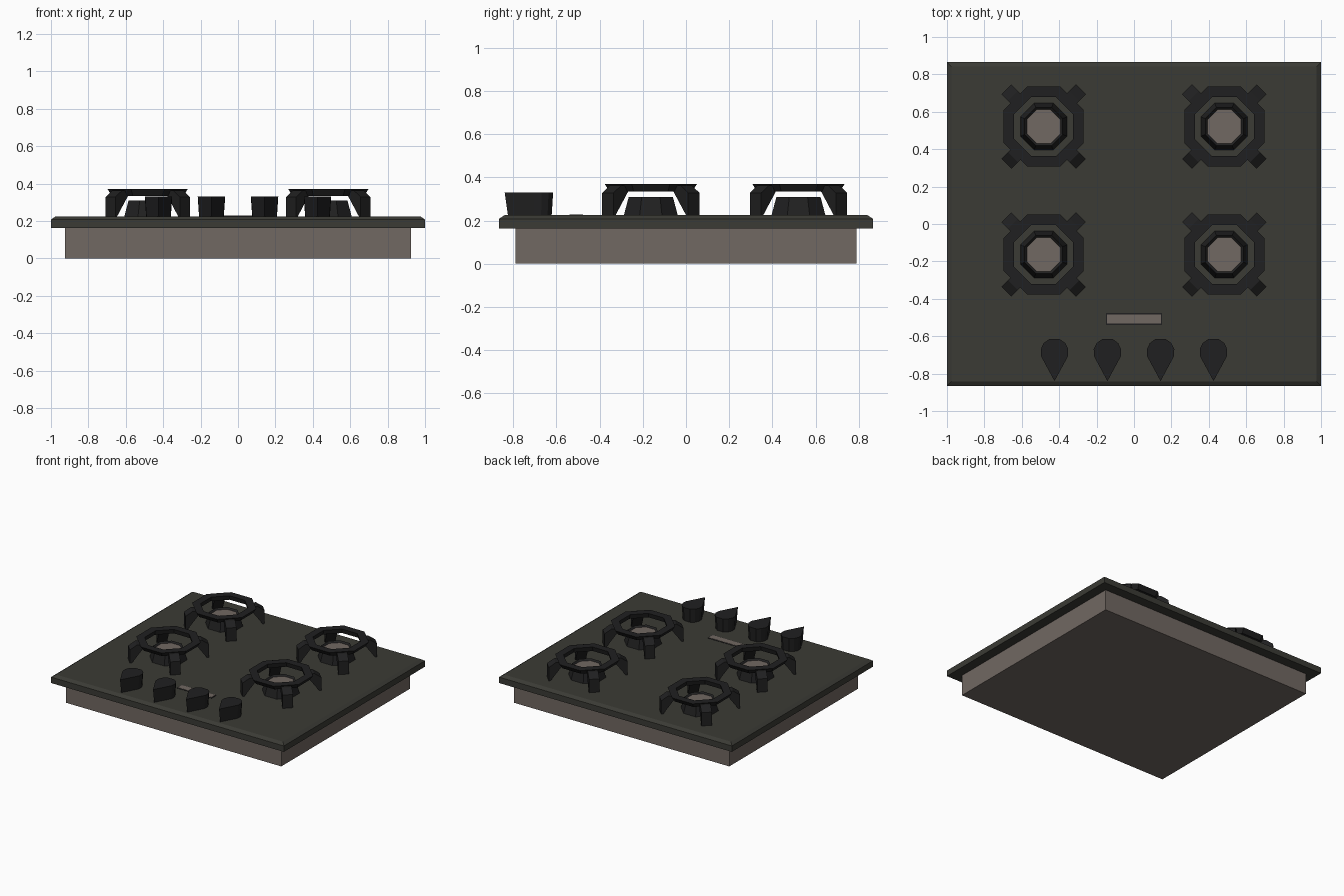
import bpy, bmesh, math
from mathutils import Matrix, Vector

if "Cube" in bpy.data.objects:
    bpy.data.objects.remove(bpy.data.objects["Cube"])


def material(name, rgb):
    m = bpy.data.materials.new(name)
    m.diffuse_color = (*rgb, 1)
    m.use_nodes = True
    m.node_tree.nodes["Principled BSDF"].inputs["Base Color"].default_value = m.diffuse_color
    return m


GREEN = material("dark olive enamel", (0.043, 0.043, 0.035))
BROWN = material("warm grey metal", (0.165, 0.138, 0.122))
BLACK = material("black iron", (0.0145, 0.0145, 0.0148))


def finish(name, bm, mats, loc=(0, 0, 0)):
    bmesh.ops.recalc_face_normals(bm, faces=bm.faces)
    me = bpy.data.meshes.new(name)
    bm.to_mesh(me)
    bm.free()
    for m in mats:
        me.materials.append(m)
    ob = bpy.data.objects.new(name, me)
    ob.location = loc
    bpy.context.collection.objects.link(ob)
    return ob


def loft(bm, loops, closed=False):
    """Skin matching point loops; closed joins last to first, else caps the ends."""
    rings = [[bm.verts.new(p) for p in loop] for loop in loops]
    n = len(rings[0])
    pairs = list(zip(rings, rings[1:])) + ([(rings[-1], rings[0])] if closed else [])
    for a, b in pairs:
        for i in range(n):
            j = (i + 1) % n
            bm.faces.new((a[i], a[j], b[j], b[i]))
    if not closed:
        bm.faces.new(rings[0][::-1])
        return bm.faces.new(rings[-1])


def rect(hx, hy, z):
    return [(-hx, -hy, z), (hx, -hy, z), (hx, hy, z), (-hx, hy, z)]


def octagon(apothem, z):
    r = apothem / math.cos(math.pi / 8)
    return [(r * math.cos(math.pi / 8 + i * math.pi / 4),
             r * math.sin(math.pi / 8 + i * math.pi / 4), z) for i in range(8)]


def slab(name, loops, mat, loc=(0, 0, 0)):
    bm = bmesh.new()
    loft(bm, loops)
    return finish(name, bm, [mat], loc)


# Lower box and chamfered hob plate
slab("lower_box", [rect(0.925, 0.79, 0), rect(0.925, 0.79, 0.165)], BROWN)
slab("hob_plate", [rect(1, 0.866, 0.162), rect(1, 0.866, 0.208),
                   rect(0.975, 0.841, 0.225)], GREEN)

# Small display strip with a dark edge
slab("display_edge", [rect(0.15, 0.031, 0.224), rect(0.15, 0.031, 0.227)], BLACK, (0, -0.508, 0))
slab("display_strip", [rect(0.144, 0.025, 0.224), rect(0.144, 0.025, 0.229)], BROWN, (0, -0.508, 0))


def burner(name, loc):
    # Tapered octagonal body, with a shallow recess holding the cap
    bm = bmesh.new()
    cap = loft(bm, [octagon(0.126, 0.22), octagon(0.102, 0.31), octagon(0.09, 0.298)])
    cap.material_index = 1
    finish(name, bm, [BLACK, BROWN], loc)


def grate(name, loc):
    bm = bmesh.new()
    # Octagonal ring, narrower underneath
    loft(bm, [octagon(0.214, 0.37), octagon(0.192, 0.335),
              octagon(0.166, 0.335), octagon(0.158, 0.37)], closed=True)
    # Four diagonal claw legs
    profile = [(0.185, 0.362), (0.232, 0.362), (0.282, 0.328), (0.282, 0.222),
               (0.27, 0.222), (0.185, 0.335)]
    for k in range(4):
        turn = Matrix.Rotation(math.pi / 4 + k * math.pi / 2, 3, 'Z')
        loft(bm, [[turn @ Vector((r, w, z)) for r, z in profile] for w in (-0.037, 0.037)])
    finish(name, bm, [BLACK], loc)


for row, y in (("front", -0.163), ("back", 0.521)):
    for side, x in (("left", -0.483), ("right", 0.483)):
        burner(f"{row}_{side}_burner", (x, y, 0))
        grate(f"{row}_{side}_grate", (x, y, 0))

# Teardrop knobs, slightly wider at the top
arc = [(0.075 * math.cos(math.radians(a)), 0.075 * math.sin(math.radians(a)))
       for a in (-18, 12, 40, 68, 112, 140, 168, 198)]
drop = arc + [(0, -0.155)]
for i, x in enumerate((-0.425, -0.142, 0.142, 0.425)):
    slab(f"knob_{i + 1}", [[(px * s, py * s, z) for px, py in drop]
                           for s, z in ((0.9, 0.222), (1, 0.33))], BLACK, (x, -0.685, 0))
